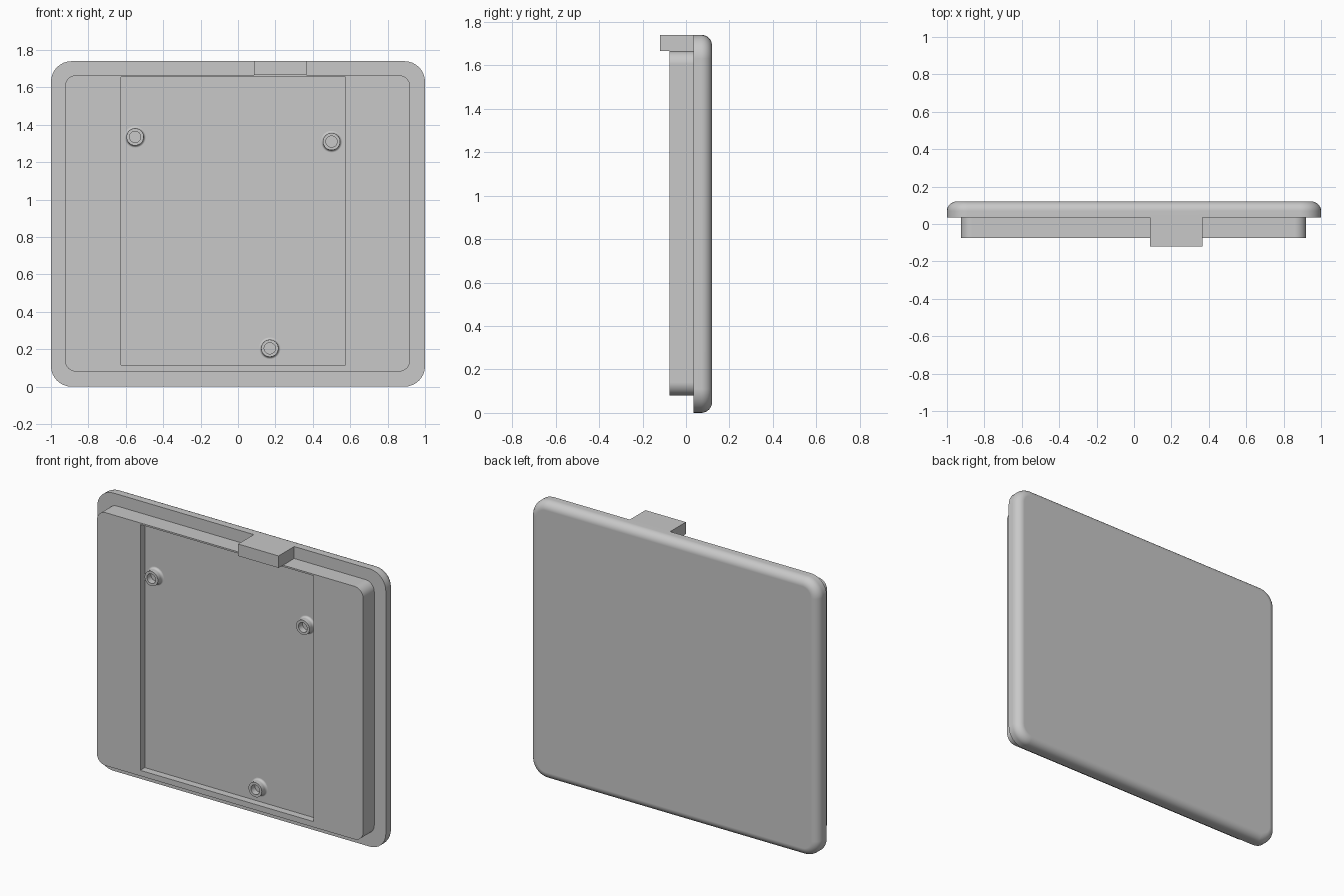
import bpy
import bmesh
from math import sin, cos, pi, radians

cube = bpy.data.objects.get("Cube")
if cube:
    bpy.data.objects.remove(cube, do_unlink=True)

grey = bpy.data.materials.new("light grey plastic")
grey.use_nodes = True
colour = (0.58, 0.58, 0.58, 1)
grey.diffuse_color = colour
grey.node_tree.nodes["Principled BSDF"].inputs["Base Color"].default_value = colour

STEPS = 8  # segments per quarter turn


def outline(x0, x1, z0, z1, radius, y):
    """Rounded rectangle in the xz plane at depth y."""
    corners = ((x1 - radius, z1 - radius), (x0 + radius, z1 - radius),
               (x0 + radius, z0 + radius), (x1 - radius, z0 + radius))
    points = []
    for quarter, (cx, cz) in enumerate(corners):
        for step in range(STEPS + 1):
            a = (quarter + step / STEPS) * pi / 2
            points.append((cx + radius * cos(a), y, cz + radius * sin(a)))
    return points


def circle(x, z, radius, y):
    return outline(x - radius, x + radius, z - radius, z + radius, radius, y)


def loft(name, rings):
    """Skin a row of matching outlines and cap both ends."""
    bm = bmesh.new()
    rows = [[bm.verts.new(p) for p in ring] for ring in rings]
    for a, b in zip(rows, rows[1:]):
        for i in range(len(a)):
            j = (i + 1) % len(a)
            bm.faces.new((a[i], a[j], b[j], b[i]))
    bm.faces.new(rows[0])
    bm.faces.new(rows[-1])
    bmesh.ops.remove_doubles(bm, verts=bm.verts, dist=0.00001)
    bmesh.ops.recalc_face_normals(bm, faces=bm.faces)
    mesh = bpy.data.meshes.new(name)
    bm.to_mesh(mesh)
    bm.free()
    mesh.materials.append(grey)
    obj = bpy.data.objects.new(name, mesh)
    bpy.context.collection.objects.link(obj)
    bpy.ops.object.select_all(action="DESELECT")
    obj.select_set(True)
    bpy.context.view_layer.objects.active = obj
    bpy.ops.object.shade_smooth_by_angle(angle=radians(35))
    # keep the broad flat faces flat next to the fillets
    normals = obj.modifiers.new("flat faces", "WEIGHTED_NORMAL")
    normals.keep_sharp = True
    return obj


# Cover plate with a rounded back edge
FRONT, BACK, HEIGHT, FILLET = 0.035, 0.12, 1.74, 0.05
rings = [outline(-1, 1, 0, HEIGHT, 0.11, FRONT)]
for step in range(STEPS + 1):
    a = step / STEPS * pi / 2
    inset = FILLET * (1 - cos(a))
    rings.append(outline(-1 + inset, 1 - inset, inset, HEIGHT - inset,
                         0.11 - inset, BACK - FILLET + FILLET * sin(a)))
loft("cover_plate", rings)

# Raised inner block with a rectangular pocket
LIP, FLOOR = -0.075, -0.03
block = (-0.925, 0.92, 0.08, 1.665, 0.06)
pocket = (-0.625, 0.575, 0.115, 1.655, 0)
loft("inner_block", [outline(*block, FRONT + 0.01), outline(*block, LIP),
                     outline(*pocket, LIP), outline(*pocket, FLOOR)])

# Tab on the top edge
tab = (0.085, 0.365, 1.665, HEIGHT, 0)
loft("top_tab", [outline(*tab, FRONT + 0.01), outline(*tab, -0.12)])

# Hollow screw bosses with a flared foot
for number, (x, z) in enumerate(((-0.55, 1.335), (0.5, 1.31), (0.17, 0.205)), 1):
    rings = []
    for step in range(STEPS + 1):
        a = step / STEPS * pi / 2
        rings.append(circle(x, z, 0.058 - 0.012 * sin(a), FLOOR - 0.016 * (1 - cos(a))))
    rings += [circle(x, z, 0.046, LIP + 0.002), circle(x, z, 0.03, LIP + 0.002),
              circle(x, z, 0.03, FLOOR - 0.003)]
    loft(f"screw_boss_{number}", rings)
